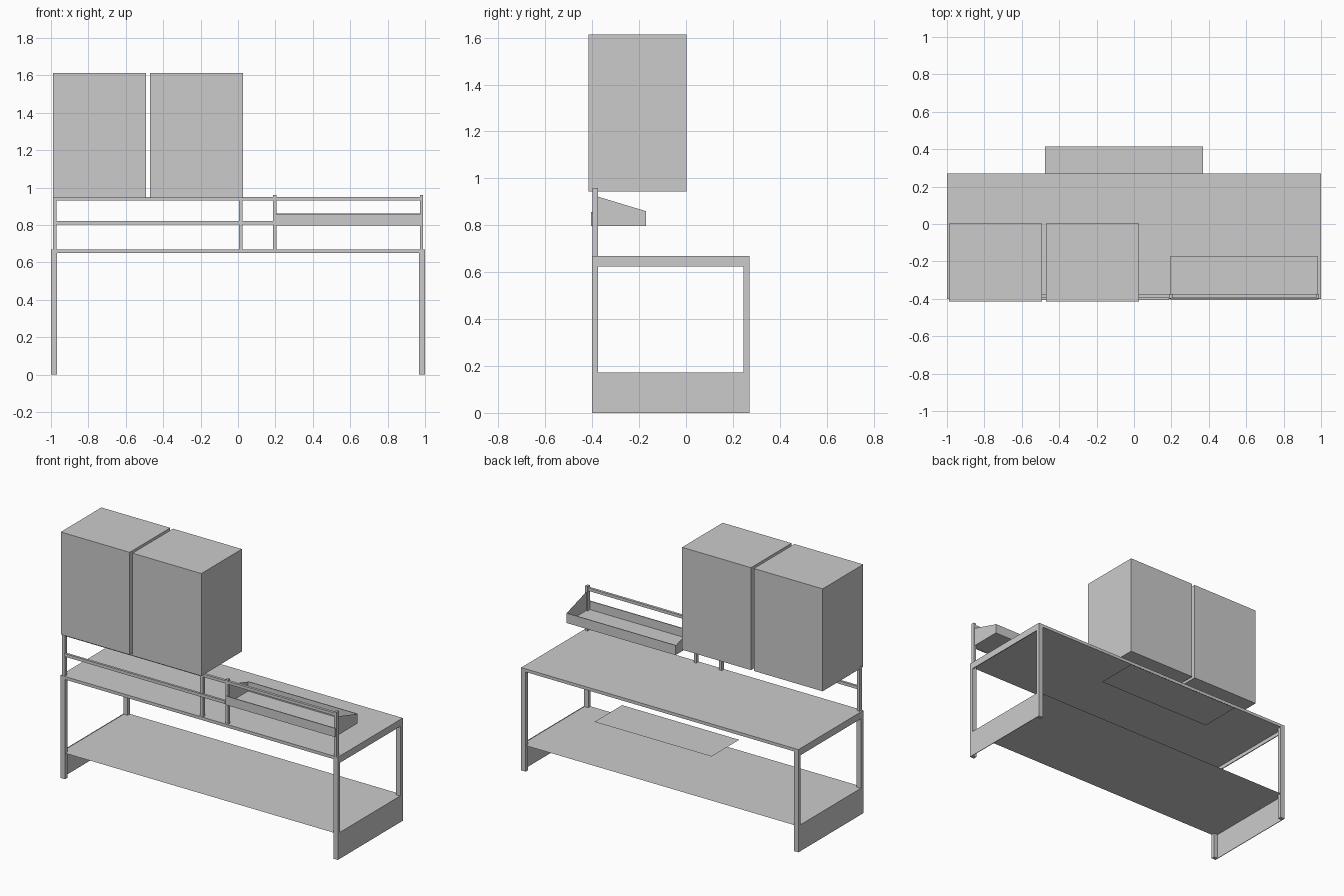
import bpy, bmesh

if "Cube" in bpy.data.objects:
    bpy.data.objects.remove(bpy.data.objects["Cube"])


def add_mesh(name, bm):
    bmesh.ops.recalc_face_normals(bm, faces=bm.faces)
    mesh = bpy.data.meshes.new(name)
    bm.to_mesh(mesh)
    bm.free()
    obj = bpy.data.objects.new(name, mesh)
    bpy.context.collection.objects.link(obj)
    return obj


def box(name, x, y, z):
    """Box from (min, max) ranges."""
    bm = bmesh.new()
    bmesh.ops.create_cube(bm, size=1)
    for v in bm.verts:
        for i, (lo, hi) in enumerate((x, y, z)):
            v.co[i] = lo if v.co[i] < 0 else hi
    return add_mesh(name, bm)


def sheet(name, points):
    """Single flat panel without thickness."""
    bm = bmesh.new()
    bm.faces.new([bm.verts.new(p) for p in points])
    return add_mesh(name, bm)


def flat(name, x, y, z):
    return sheet(name, [(x[0], y[0], z), (x[1], y[0], z), (x[1], y[1], z), (x[0], y[1], z)])


FRONT, BACK = -0.40, 0.27

# Bench: worktop, lower shelf, pull-out board
box("worktop", (-1, 1), (FRONT, BACK), (0.65, 0.67))
flat("lower_shelf", (-0.998, 0.998), (FRONT, BACK), 0.17)
flat("pull_out_board", (-0.475, 0.37), (0.13, 0.415), 0.54)

# End frames: legs, top rail and kick panel on each side
for side, s in (("left", -1), ("right", 1)):
    def span(inner, outer=1.0):
        return tuple(sorted((s * inner, s * outer)))
    box(side + "_front_leg", span(0.968), (FRONT, FRONT + 0.024), (0, 0.65))
    box(side + "_back_leg", span(0.968), (BACK - 0.024, BACK), (0, 0.65))
    box(side + "_top_rail", span(0.994), (FRONT + 0.024, BACK - 0.024), (0.625, 0.65))
    box(side + "_end_panel", span(0.996), (FRONT + 0.024, BACK - 0.024), (0, 0.172))

# Upper rack: posts and rails along the front edge
for i, (x0, x1) in enumerate(((-0.99, -0.97), (0.005, 0.025), (0.188, 0.205), (0.972, 0.99))):
    box(f"rack_post_{i + 1}", (x0, x1), (-0.398, -0.375), (0.67, 0.96 if i != 1 else 0.945))
box("upper_rail", (-0.97, 0.972), (-0.395, -0.378), (0.931, 0.95))
box("lower_rail", (-0.97, 0.188), (-0.405, -0.39), (0.802, 0.822))

# Tray: floor, two lips and sloped end plates
TX = (0.195, 0.982)
flat("tray_floor", TX, (-0.403, -0.17), 0.80)
box("tray_front_lip", TX, (-0.405, -0.399), (0.798, 0.856))
box("tray_back_lip", TX, (-0.175, -0.17), (0.798, 0.862))
for side, x in zip(("left", "right"), TX):
    sheet("tray_end_" + side, [(x, -0.375, 0.798), (x, -0.17, 0.798),
                               (x, -0.17, 0.86), (x, -0.375, 0.922)])

# Two cabinets standing on the rack
for side, x in (("left", (-0.988, -0.491)), ("right", (-0.471, 0.026))):
    box(side + "_cabinet", x, (-0.415, 0.003), (0.945, 1.613))
